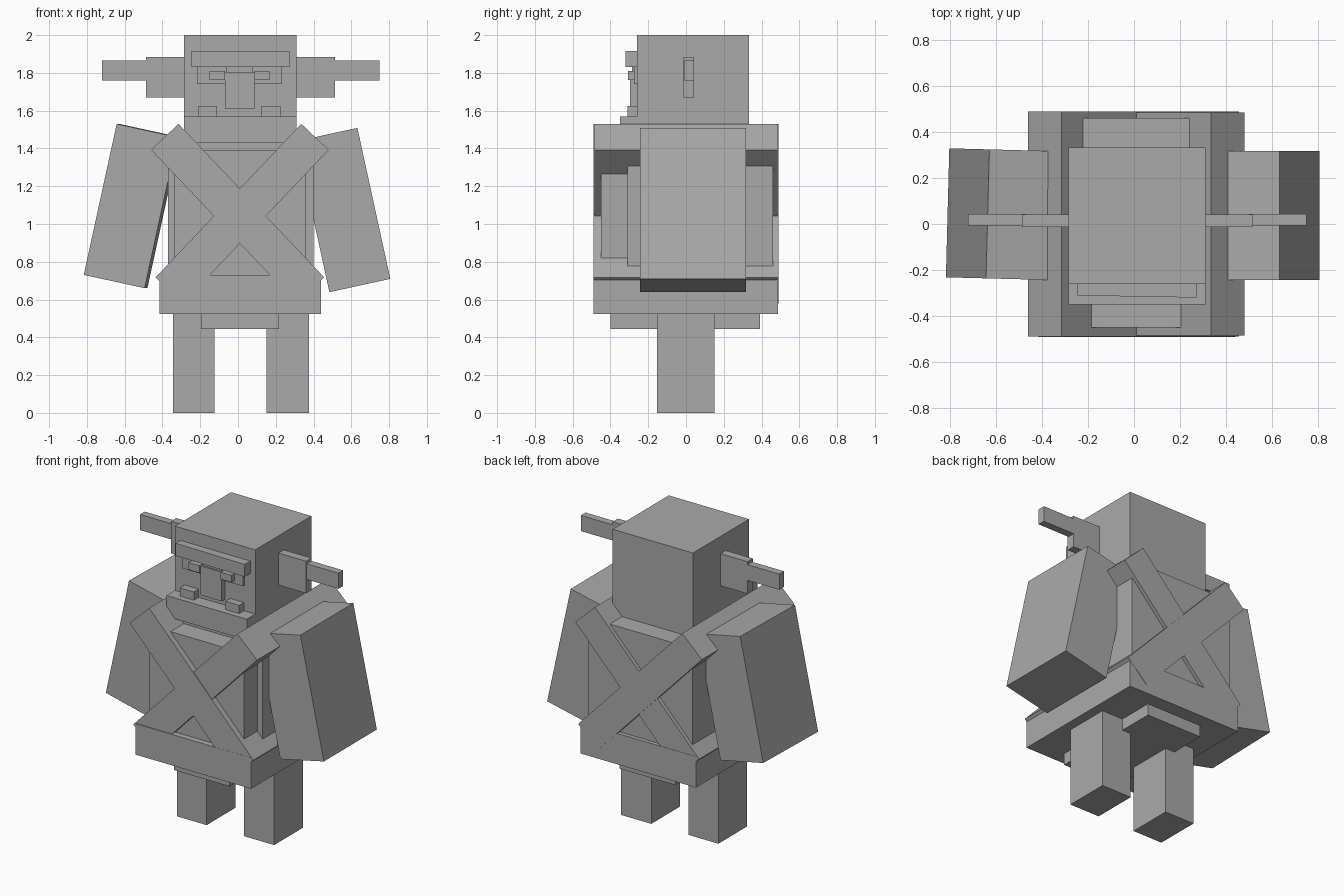
import bpy
from math import radians
from mathutils import Vector

cube = bpy.data.objects.get("Cube")
if cube:
    bpy.data.objects.remove(cube, do_unlink=True)

GREY = (0.4, 0.4, 0.4, 1)
mat = bpy.data.materials.new("plain grey")
mat.use_nodes = True
mat.diffuse_color = GREY
mat.node_tree.nodes["Principled BSDF"].inputs["Base Color"].default_value = GREY


def block(name, center, size, rot=(0, 0, 0)):
    """Flat-faced box from its centre, size and rotation in degrees."""
    bpy.ops.mesh.primitive_cube_add(size=1, location=center,
                                    rotation=[radians(a) for a in rot])
    ob = bpy.context.object
    ob.name = name
    ob.scale = size
    bpy.ops.object.transform_apply(location=False, rotation=False, scale=True)
    ob.data.materials.append(mat)
    return ob


def span(name, x, y, z, rot=(0, 0, 0)):
    """Box from its lower and upper limit on each axis."""
    lo, hi = (Vector(p) for p in zip(x, y, z))
    return block(name, (lo + hi) / 2, hi - lo, rot)


# Head and jaw
HEAD_X = (-0.285, 0.31)
span("head", HEAD_X, (-0.26, 0.333), (1.5, 2.0))
span("jaw", HEAD_X, (-0.35, 0.33), (1.43, 1.57))

# Face
span("brow", (-0.245, 0.273), (-0.315, -0.25), (1.832, 1.915), (0, 0, -1))
span("eye_plate", (-0.217, 0.23), (-0.275, -0.25), (1.74, 1.835))
span("nose_bridge", (-0.06, 0.077), (-0.285, -0.25), (1.78, 1.835))
span("nose", (-0.07, 0.087), (-0.297, -0.25), (1.61, 1.805))
span("right_eye", (-0.15, -0.07), (-0.308, -0.25), (1.762, 1.81))
span("left_eye", (0.087, 0.167), (-0.308, -0.25), (1.762, 1.81))
span("right_tusk", (-0.213, -0.11), (-0.31, -0.25), (1.56, 1.625))
span("left_tusk", (0.125, 0.226), (-0.31, -0.25), (1.56, 1.625))

# Ears: broad root and narrow tip, offset to the head's middle
for side, s in (("left", 1), ("right", -1)):
    mid = 0.014
    block(side + "_ear_root", (mid + s * 0.38, 0.014, 1.777), (0.24, 0.056, 0.215))
    block(side + "_ear_tip", (mid + s * 0.61, 0.018, 1.812), (0.25, 0.05, 0.105))

# Torso layers
span("inner_torso", (-0.34, 0.36), (-0.45, 0.4), (0.6, 1.393))
span("outer_torso", (-0.37, 0.40), (-0.31, 0.46), (0.6, 1.432))

# Crossed straps, running through the whole depth
for side, s, depth in (("left", 1, 0.97), ("right", -1, 0.978)):
    block(side + "_strap", (0.01 + s * 0.012, 0, 1.055), (1.12, depth, 0.2),
          (0, -46.5 * s, 0))

# Belt and the cloth under it
span("belt", (-0.415, 0.44), (-0.49, 0.487), (0.523, 0.73))
span("loin_cloth", (-0.195, 0.218), (-0.4, 0.392), (0.445, 0.55))

# Arms, hanging outward
block("left_arm", (0.558, 0.037, 1.074), (0.33, 0.56, 0.818), (0, -12.3, 0))
block("right_arm", (-0.561, 0.042, 1.095), (0.33, 0.56, 0.818), (0, 12.3, -1.5))

# Legs
span("left_leg", (0.152, 0.375), (-0.153, 0.15), (0, 0.55))
span("right_leg", (-0.345, -0.125), (-0.153, 0.15), (0, 0.55))
